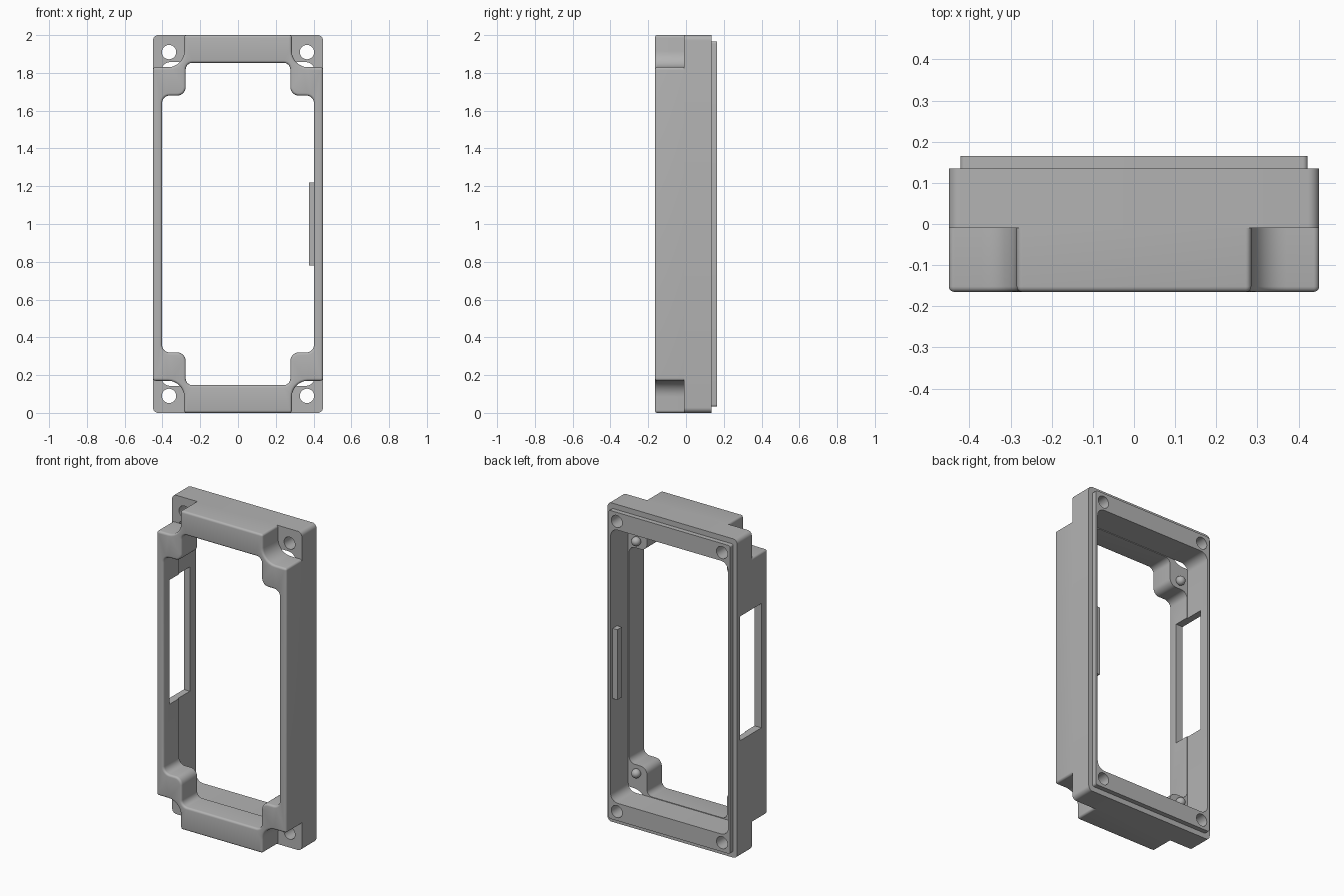
import bpy, bmesh, math
from mathutils import Vector

if "Cube" in bpy.data.objects:
    bpy.data.objects.remove(bpy.data.objects["Cube"], do_unlink=True)

grey = bpy.data.materials.new("housing_grey")
grey.use_nodes = True
grey.diffuse_color = (0.45, 0.45, 0.45, 1)
grey.node_tree.nodes["Principled BSDF"].inputs["Base Color"].default_value = grey.diffuse_color

MID = 1.0                                   # height of the symmetry plane
FRONT, STEP, BACK, LIP = -0.165, -0.01, 0.135, 0.165


def add_object(name, bm):
    bmesh.ops.recalc_face_normals(bm, faces=bm.faces)
    mesh = bpy.data.meshes.new(name)
    bm.to_mesh(mesh)
    bm.free()
    mesh.materials.append(grey)
    obj = bpy.data.objects.new(name, mesh)
    bpy.context.collection.objects.link(obj)
    return obj


def four_way(quarter):
    """Mirror the corners of one quadrant into a full counter-clockwise outline."""
    back = quarter[::-1]
    return (quarter + [(-x, z, r) for x, z, r in back]
            + [(-x, -z, r) for x, z, r in quarter] + [(x, -z, r) for x, z, r in back])


def circle(cx, cz, r):
    return [(cx + sx * r, cz + sz * r, r * 0.999)
            for sx, sz in ((1, -1), (1, 1), (-1, 1), (-1, -1))]


def rounded(corners, inset, steps=7):
    """Outline with rounded right-angle corners, moved inward by inset."""
    pts = [Vector(c[:2]) for c in corners]
    out = []
    for i, p in enumerate(pts):
        d0 = (p - pts[i - 1]).normalized()
        d1 = (pts[(i + 1) % len(pts)] - p).normalized()
        p = p + inset * (Vector((-d0.y, d0.x)) + Vector((-d1.y, d1.x)))
        turn = 1 if d0.cross(d1) > 0 else -1
        r = max(corners[i][2] - turn * inset, 0.001)
        centre = p + (d1 - d0) * r
        for k in range(steps + 1):
            t = math.pi / 2 * k / steps
            out.append(centre + r * (d0 * math.sin(t) - d1 * math.cos(t)))
    return out


def plate(name, outer, holes, y0, y1, fillet=0.0):
    """Upright plate with holes; its front edges are filleted."""
    bm = bmesh.new()
    levels = [(y0, 0.0)]
    if fillet:
        angles = [math.pi / 2 * k / 4 for k in range(5)]
        levels = [(y0 + fillet * (1 - math.cos(a)), fillet * (1 - math.sin(a))) for a in angles]
    levels.append((y1, 0.0))
    caps = ([], [])
    for sign, shape in [(1, outer)] + [(-1, h) for h in holes]:
        rings = [[bm.verts.new((p.x, y, p.y + MID)) for p in rounded(shape, sign * off)]
                 for y, off in levels]
        n = len(rings[0])
        for a, b in zip(rings, rings[1:]):
            for i in range(n):
                j = (i + 1) % n
                bm.faces.new((a[i], a[j], b[j], b[i]))
        for cap, ring in zip(caps, (rings[0], rings[-1])):
            cap += [bm.edges.get((ring[i - 1], ring[i])) for i in range(n)]
    for cap, ny in zip(caps, (-1, 1)):
        bmesh.ops.triangle_fill(bm, use_beauty=True, edges=cap, normal=(0, ny, 0))
    return add_object(name, bm)


def box(name, lo, hi):
    bm = bmesh.new()
    bmesh.ops.create_cube(bm, size=1)
    for v in bm.verts:
        v.co = [(a + b) / 2 + c * (b - a) for a, b, c in zip(lo, hi, v.co)]
    return add_object(name, bm)


# Outlines, given as one quadrant about the centre: x, z, corner radius
front_outline = four_way([(0.45, 0.83, 0.014), (0.285, 0.83, 0.085), (0.285, 1.0, 0.014)])
front_opening = four_way([(0.402, 0.68, 0.04), (0.277, 0.68, 0.045), (0.277, 0.853, 0.035)])
back_outline = four_way([(0.45, 1.0, 0.028)])
cavity = four_way([(0.408, 0.857, 0.05)])
lip_outline = four_way([(0.422, 0.967, 0.012)])
screw_holes = [circle(sx * 0.365, sz * 0.91, 0.038) for sx in (-1, 1) for sz in (-1, 1)]

# Frame parts
front_frame = plate("front_frame", front_outline, [front_opening], FRONT, STEP, 0.013)
back_frame = plate("back_frame", back_outline, [cavity] + screw_holes, STEP, BACK)
back_lip = plate("back_lip", lip_outline, [cavity] + screw_holes, BACK, LIP)

# Side window through the right wall
cutter = box("window_cutter", (-0.6, -0.105, 0.73), (-0.33, 0.105, 1.51))
cutter.hide_render = True
for obj in (front_frame, back_frame):
    mod = obj.modifiers.new("window", "BOOLEAN")
    mod.operation, mod.solver, mod.object = "DIFFERENCE", "EXACT", cutter
    bpy.context.view_layer.objects.active = obj
    bpy.ops.object.modifier_apply(modifier=mod.name)
bpy.data.objects.remove(cutter, do_unlink=True)

# Small latch rib on the left inner wall
box("latch_rib", (0.375, 0.1, 0.78), (0.415, 0.145, 1.22))

# Round-ended locating pins on the inner corner bosses
pins = []
for sx in (-1, 1):
    for sz in (-1, 1):
        bm = bmesh.new()
        bmesh.ops.create_uvsphere(bm, u_segments=20, v_segments=12, radius=0.028)
        bmesh.ops.translate(bm, verts=bm.verts, vec=(sx * 0.345, STEP + 0.012, MID + sz * 0.728))
        side = "left" if sx > 0 else "right"
        pins.append(add_object(f"{'upper' if sz > 0 else 'lower'}_{side}_pin", bm))

# Smooth shading with crisp edges
bpy.ops.object.select_all(action="DESELECT")
for obj in [front_frame, back_frame, back_lip] + pins:
    obj.select_set(True)
bpy.context.view_layer.objects.active = front_frame
bpy.ops.object.shade_smooth_by_angle(angle=math.radians(32))
